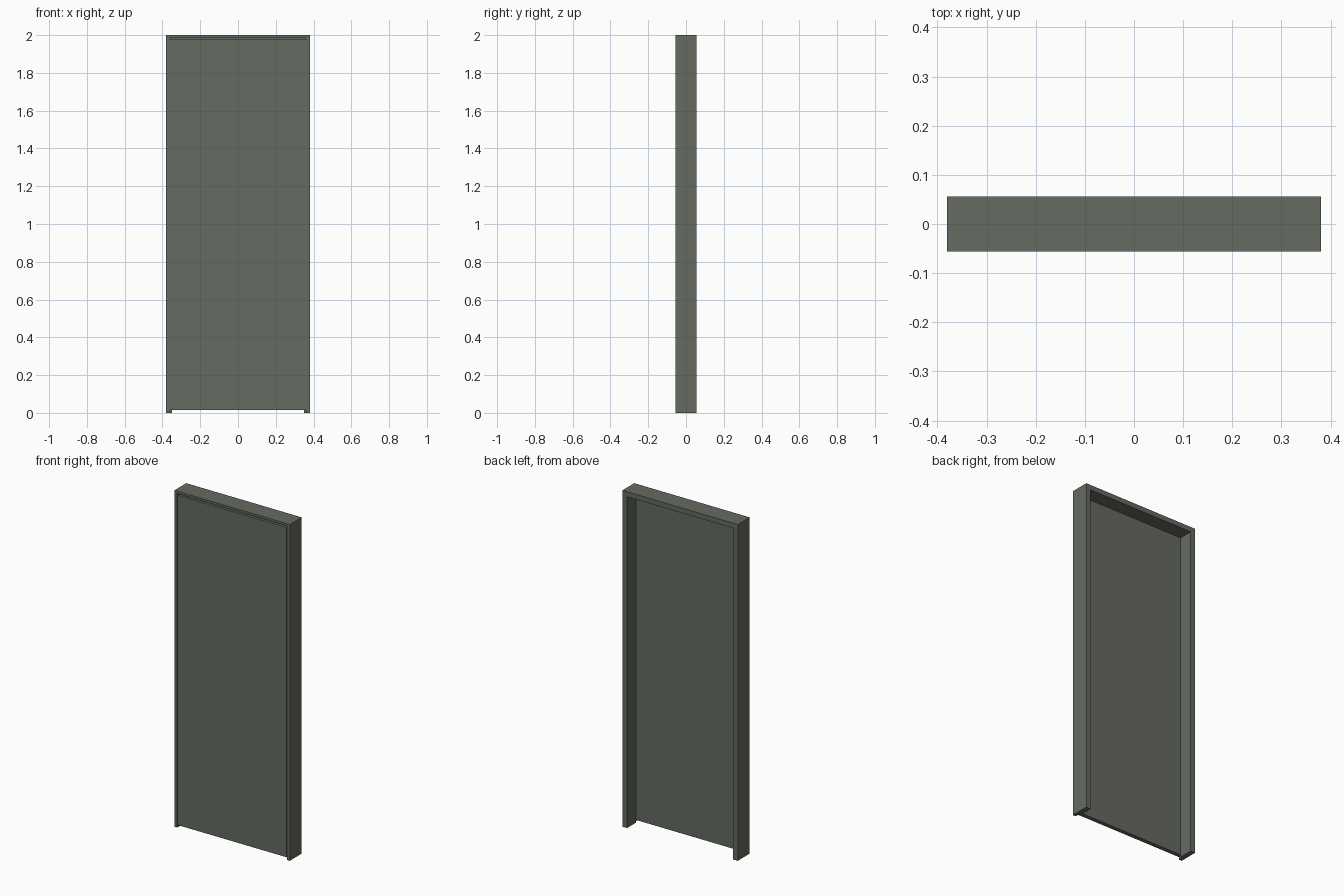
import bpy, bmesh

if "Cube" in bpy.data.objects:
    bpy.data.objects.remove(bpy.data.objects["Cube"])

W, D, H = 0.38, 0.056, 2.0      # half width, half depth, height
REBATE_Y = -0.029               # back of the rebate that receives the leaf

mat = bpy.data.materials.new("grey_green_paint")
mat.diffuse_color = (0.13, 0.145, 0.12, 1)
mat.use_nodes = True
mat.node_tree.nodes["Principled BSDF"].inputs["Base Color"].default_value = mat.diffuse_color


def finish(bm, name):
    bmesh.ops.recalc_face_normals(bm, faces=bm.faces)
    mesh = bpy.data.meshes.new(name)
    bm.to_mesh(mesh)
    bm.free()
    mesh.materials.append(mat)
    obj = bpy.data.objects.new(name, mesh)
    bpy.context.collection.objects.link(obj)
    return obj


# Door frame: rebated profile (side inset, head inset, y) swept around the opening
profile = [(0, 0, -D), (0.019, 0.014, -D), (0.019, 0.014, REBATE_Y),
           (0.031, 0.03, REBATE_Y), (0.031, 0.03, D), (0, 0, D)]
bm = bmesh.new()
rings = []
for side, top in ((-1, False), (-1, True), (1, True), (1, False)):
    rings.append([bm.verts.new((side * (W - s), y, H - h if top else 0))
                  for s, h, y in profile])
n = len(profile)
for a, b in zip(rings, rings[1:]):
    for i in range(n):
        j = (i + 1) % n
        bm.faces.new((a[i], a[j], b[j], b[i]))
bm.faces.new(rings[0])
bm.faces.new(rings[-1])
finish(bm, "door_frame")

# Door leaf: flat slab sitting flush with the front of the frame
x, y0, y1, z0, z1 = 0.359, -0.055, -0.03, 0.015, 1.976
bm = bmesh.new()
bmesh.ops.create_cube(bm, size=1)
bmesh.ops.scale(bm, vec=(2 * x, y1 - y0, z1 - z0), verts=bm.verts)
bmesh.ops.translate(bm, vec=(0, (y0 + y1) / 2, (z0 + z1) / 2), verts=bm.verts)
finish(bm, "door_leaf")
